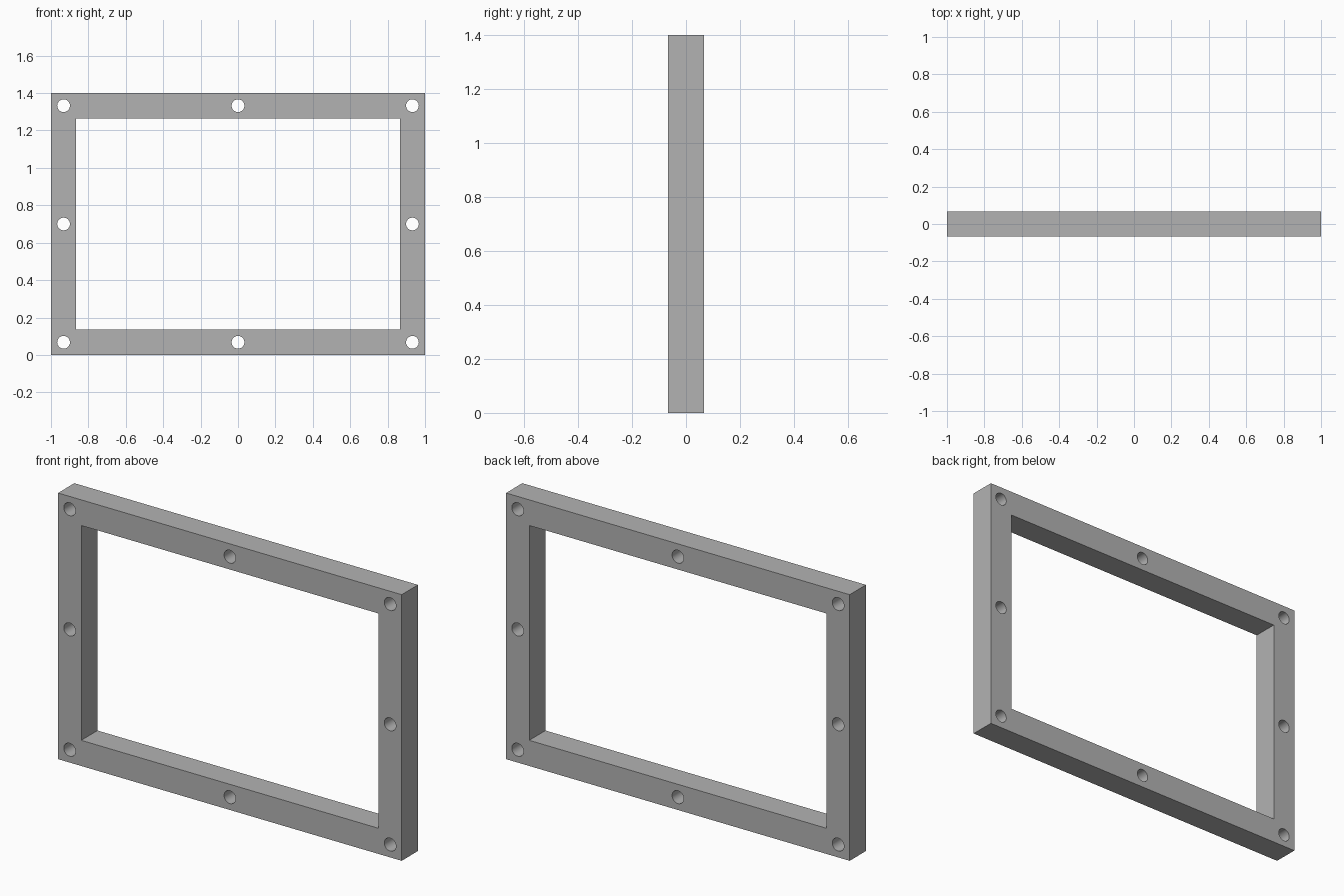
import bpy
import math

cube = bpy.data.objects.get("Cube")
if cube:
    bpy.data.objects.remove(cube, do_unlink=True)

WIDTH, HEIGHT, DEPTH = 2.0, 1.4, 0.135
BAR = 0.135
HOLE_RADIUS = 0.034

grey = bpy.data.materials.new("plain_grey")
grey.use_nodes = True
colour = (0.45, 0.45, 0.45, 1)
grey.diffuse_color = colour
grey.node_tree.nodes["Principled BSDF"].inputs["Base Color"].default_value = colour


def box(name, x, y, z):
    bpy.ops.mesh.primitive_cube_add(size=1, location=(0, 0, HEIGHT / 2))
    obj = bpy.context.object
    obj.name = name
    obj.scale = (x, y, z)
    bpy.ops.object.transform_apply(location=True, rotation=True, scale=True)
    obj.data.materials.append(grey)
    return obj


def cut(target, cutter):
    mod = target.modifiers.new("cut", 'BOOLEAN')
    mod.operation = 'DIFFERENCE'
    mod.solver = 'EXACT'
    mod.object = cutter
    bpy.context.view_layer.objects.active = target
    bpy.ops.object.modifier_apply(modifier=mod.name)
    bpy.data.objects.remove(cutter, do_unlink=True)


# Rectangular frame with its open centre
frame = box("frame", WIDTH, DEPTH, HEIGHT)
cut(frame, box("opening_cutter", WIDTH - 2 * BAR, DEPTH * 2, HEIGHT - 2 * BAR))

# Through holes at the corners and the middle of each bar
for i in (-1, 0, 1):
    for k in (-1, 0, 1):
        if i == 0 and k == 0:
            continue
        x = i * (WIDTH - BAR) / 2
        z = HEIGHT / 2 + k * (HEIGHT - BAR) / 2
        bpy.ops.mesh.primitive_cylinder_add(
            vertices=48, radius=HOLE_RADIUS, depth=DEPTH * 2,
            location=(x, 0, z), rotation=(math.pi / 2, 0, 0))
        drill = bpy.context.object
        drill.name = "hole_cutter"
        drill.data.materials.append(grey)
        cut(frame, drill)

# Smooth hole walls, sharp frame edges
bpy.ops.object.select_all(action='DESELECT')
frame.select_set(True)
bpy.context.view_layer.objects.active = frame
bpy.ops.object.shade_smooth_by_angle(angle=math.radians(30))
